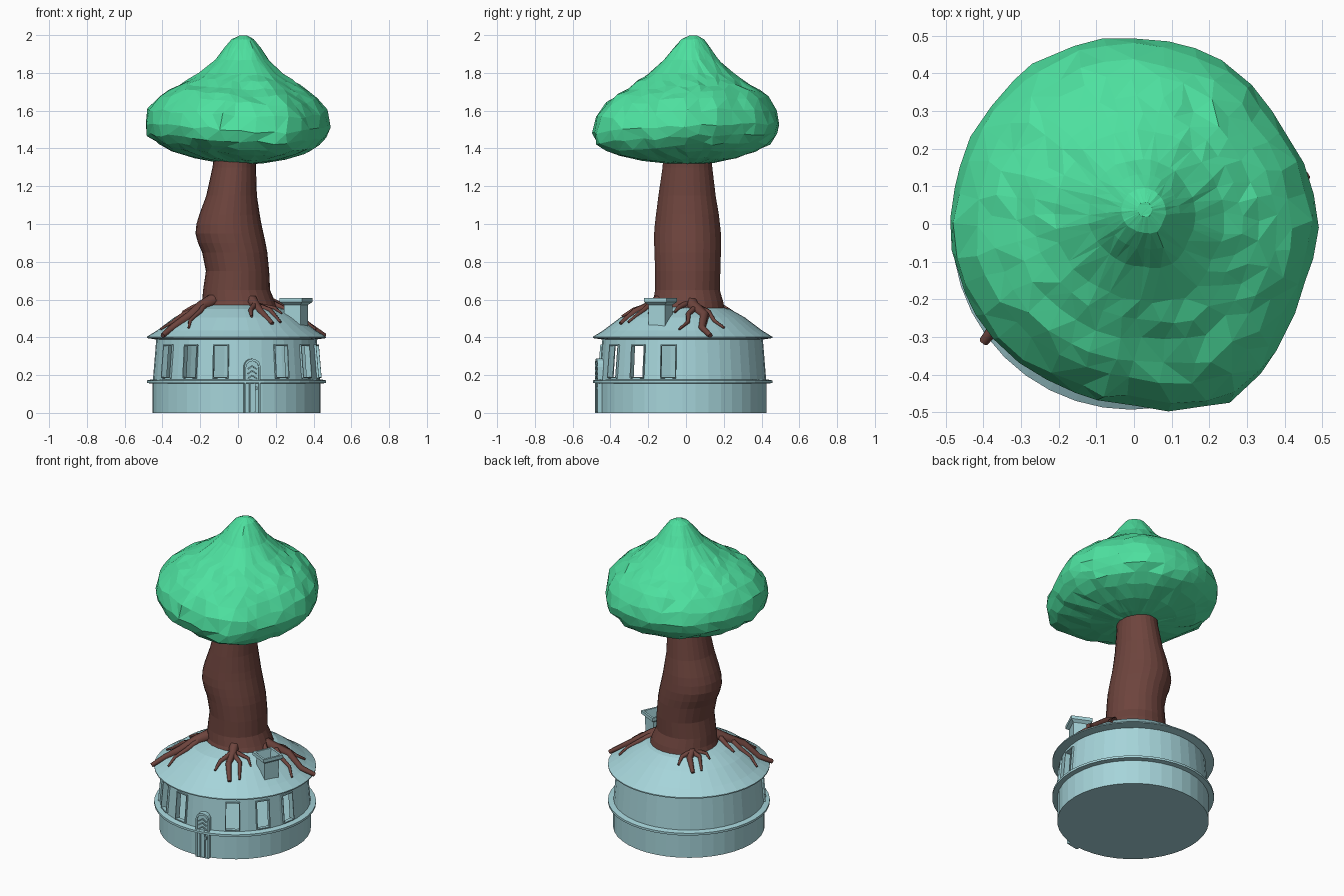
import bpy, bmesh, random
from math import sin, cos, pi, radians, floor
from mathutils import Matrix, Vector

random.seed(4)
if "Cube" in bpy.data.objects:
    bpy.data.objects.remove(bpy.data.objects["Cube"])

HOUSE = (-0.008, -0.018)   # axis of the round house


def material(name, rgb):
    m = bpy.data.materials.new(name)
    m.use_nodes = True
    m.diffuse_color = (*rgb, 1)
    m.node_tree.nodes["Principled BSDF"].inputs["Base Color"].default_value = (*rgb, 1)
    return m


TEAL = material("pale teal", (0.38, 0.66, 0.70))
BROWN = material("bark brown", (0.155, 0.058, 0.047))
GREEN = material("leaf green", (0.075, 0.75, 0.35))


def add_object(name, bm, mat):
    bmesh.ops.recalc_face_normals(bm, faces=bm.faces)
    me = bpy.data.meshes.new(name)
    bm.to_mesh(me)
    bm.free()
    me.materials.append(mat)
    ob = bpy.data.objects.new(name, me)
    bpy.context.collection.objects.link(ob)
    return ob


def skin(name, rings, mat, closed=False, triangles=False):
    """Bridge rings of points; cap the ends, or join last ring to first."""
    bm = bmesh.new()
    loops = [[bm.verts.new(p) for p in ring] for ring in rings]
    pairs = list(zip(loops, loops[1:]))
    if closed:
        pairs.append((loops[-1], loops[0]))
    for a, b in pairs:
        n = len(a)
        for i in range(n):
            j = (i + 1) % n
            bm.faces.new((a[i], a[j], b[j], b[i]))
    if not closed:
        bm.faces.new(loops[0])
        bm.faces.new(loops[-1])
    if triangles:
        bmesh.ops.triangulate(bm, faces=bm.faces)
    return add_object(name, bm, mat)


def lathe(name, profile, mat, sides=40, centre=HOUSE, phase=0.0, closed=False):
    rings = [[(centre[0] + r * cos(phase + 2 * pi * i / sides),
               centre[1] + r * sin(phase + 2 * pi * i / sides), z)
              for i in range(sides)] for r, z in profile]
    return skin(name, rings, mat, closed)


def wall_frame(deg, radius, z, tilt=0.0):
    """Matrix placed on the wall: local x sideways, -y outward, z up."""
    return (Matrix.Translation((*HOUSE, 0)) @ Matrix.Rotation(radians(deg), 4, 'Z')
            @ Matrix.Translation((0, -radius, z)) @ Matrix.Rotation(tilt, 4, 'X'))


def add_box(bm, frame, centre, size, turn=0.0):
    bmesh.ops.create_cube(bm, size=1, matrix=frame @ Matrix.Translation(centre)
                          @ Matrix.Rotation(turn, 4, 'Y') @ Matrix.Diagonal((*size, 1)))


# House: solid base with ledge, hollow upper wall, conical roof with brim
lathe("house_base", [(0.445, 0), (0.445, 0.155), (0.475, 0.158), (0.475, 0.172),
                     (0.445, 0.178)], TEAL)
wall = lathe("upper_wall", [(0.443, 0.17), (0.424, 0.4), (0.40, 0.4), (0.418, 0.17)],
             TEAL, closed=True)
ROOF = [(0.475, 0.403), (0.42, 0.437), (0.33, 0.505), (0.25, 0.55), (0.15, 0.575), (0.01, 0.58)]
lathe("roof", [(0.42, 0.388), (0.475, 0.396)] + ROOF, TEAL)

# Windows: openings cut through the wall, each with a thin frame
cut_bm, frame_bm = bmesh.new(), bmesh.new()
W, H, TILT = 0.08, 0.172, -0.085
for deg in (-57, -34, -11, 33, 57, 80):
    f = wall_frame(deg, 0.432, 0.272, TILT)
    add_box(cut_bm, f, (0, 0, 0), (W, 0.12, H))
    for s in (-1, 1):
        add_box(frame_bm, f, (s * W / 2, 0, 0), (0.005, 0.022, H + 0.006))
        add_box(frame_bm, f, (0, 0, s * H / 2), (W, 0.022, 0.006))
cutter = add_object("window_cutter", cut_bm, TEAL)
mod = wall.modifiers.new("windows", 'BOOLEAN')
mod.operation, mod.solver, mod.object = 'DIFFERENCE', 'EXACT', cutter
bpy.context.view_layer.objects.active = wall
bpy.ops.object.modifier_apply(modifier=mod.name)
bpy.data.objects.remove(cutter)
add_object("window_frames", frame_bm, TEAL)


# Door: arched leaf, raised arched frame and relief bars
def arch(half, top, y, frame):
    pts = [(-half, 0), (half, 0)] + [(half * cos(a * pi / 8), top - half + half * sin(a * pi / 8))
                                     for a in range(9)]
    return [frame @ Vector((x, y, z)) for x, z in pts]


door = wall_frame(10.5, 0.443, 0)
skin("door_leaf", [arch(0.037, 0.275, 0.03, door), arch(0.037, 0.275, -0.014, door)], TEAL)
skin("door_frame", [arch(0.043, 0.287, 0.03, door), arch(0.043, 0.287, -0.022, door),
                    arch(0.034, 0.274, -0.022, door), arch(0.034, 0.274, 0.03, door)],
     TEAL, closed=True)
relief = bmesh.new()
for s in (-1, 1):
    add_box(relief, door, (s * 0.014, -0.016, 0.09), (0.006, 0.012, 0.17))
    for z in (0.19, 0.215, 0.24):
        add_box(relief, door, (s * 0.012, -0.016, z), (0.03, 0.012, 0.006), s * 0.6)
add_box(relief, door, (0.022, -0.018, 0.13), (0.008, 0.016, 0.02))
add_object("door_relief", relief, TEAL)

# Chimney: square stack with a wider hollow cap, turned to face outward
lathe("chimney", [(0.066, 0.42), (0.068, 0.572), (0.092, 0.586), (0.092, 0.607),
                  (0.074, 0.607), (0.056, 0.53)],
      TEAL, sides=4, centre=(0.307, -0.135), phase=radians(45 - 25))

# Trunk: oval rings (z, x min, x max, y min, y max)
TRUNK = [(0.53, -0.21, 0.22, -0.20, 0.21), (0.59, -0.19, 0.195, -0.175, 0.198),
         (0.65, -0.185, 0.17, -0.165, 0.18), (0.75, -0.17, 0.165, -0.165, 0.183),
         (0.85, -0.19, 0.155, -0.168, 0.186), (0.9, -0.212, 0.146, -0.17, 0.187),
         (0.95, -0.225, 0.135, -0.17, 0.186), (1.0, -0.22, 0.124, -0.166, 0.181),
         (1.05, -0.205, 0.115, -0.16, 0.175), (1.15, -0.168, 0.10, -0.147, 0.158),
         (1.3, -0.135, 0.095, -0.125, 0.14), (1.45, -0.115, 0.10, -0.115, 0.13)]
SIDES = 26
skin("trunk", [[((a + b) / 2 + (b - a) / 2 * cos(2 * pi * i / SIDES),
                 (c + d) / 2 + (d - c) / 2 * sin(2 * pi * i / SIDES), z)
                for i in range(SIDES)] for z, a, b, c, d in TRUNK], BROWN)


# Roots: tapering tubes that lie on the roof
def roof_height(r):
    for (r1, z1), (r0, z0) in zip(ROOF, ROOF[1:]):
        if r0 <= r <= r1:
            return z0 + (z1 - z0) * (r - r0) / (r1 - r0)
    return ROOF[0][1] if r > ROOF[0][0] else ROOF[-1][1]


curve = bpy.data.curves.new("roots", 'CURVE')
curve.dimensions, curve.bevel_depth, curve.bevel_resolution = '3D', 0.03, 1
curve.use_fill_caps = True


def root(path, thick):
    s = curve.splines.new('POLY')
    s.points.add(len(path) - 1)
    for i, (deg, r) in enumerate(path):
        a = radians(deg)
        lift = 0.02 if r < 0.18 else 0.006
        s.points[i].co = (HOUSE[0] + r * cos(a), HOUSE[1] + r * sin(a), roof_height(r) + lift, 1)
        s.points[i].radius = thick * (1 - 0.65 * i / (len(path) - 1))


for deg in (217, 17.5):            # long roots down to the brim
    root([(deg - 3, 0.15), (deg - 2, 0.23), (deg + 4, 0.32), (deg - 3, 0.41), (deg, 0.49)], 1.25)
    root([(deg + 2, 0.22), (deg + 11, 0.29), (deg + 10, 0.36), (deg + 15, 0.41)], 0.6)
    root([(deg, 0.24), (deg - 12, 0.31), (deg - 13, 0.37), (deg - 20, 0.42)], 0.6)
    root([(deg - 2, 0.17), (deg - 22, 0.24), (deg - 26, 0.29)], 0.65)
for deg, reach in ((301, 1.0), (130, 0.9)):     # short branching roots
    root([(deg + 2, 0.15), (deg, 0.2), (deg - 4, 0.28 * reach), (deg - 1, 0.38 * reach)], 1.05)
    root([(deg, 0.2), (deg + 10, 0.27 * reach), (deg + 8, 0.37 * reach)], 0.65)
    root([(deg - 2, 0.2), (deg - 15, 0.27 * reach), (deg - 17, 0.33 * reach)], 0.65)
    root([(deg + 3, 0.18), (deg + 22, 0.25 * reach), (deg + 22, 0.3 * reach)], 0.5)
tmp = bpy.data.objects.new("roots_curve", curve)
bpy.context.collection.objects.link(tmp)
bpy.context.view_layer.update()
mesh = bpy.data.meshes.new_from_object(tmp.evaluated_get(bpy.context.evaluated_depsgraph_get()))
bpy.data.objects.remove(tmp)
mesh.materials.clear()
mesh.materials.append(BROWN)
bpy.context.collection.objects.link(bpy.data.objects.new("roots", mesh))

# Canopy: faceted pointed cap with an uneven outline and a drooping front lobe
OUTLINE = [0.492, 0.475, 0.497, 0.5, 0.505, 0.495, 0.497, 0.495, 0.48, 0.485, 0.55, 0.49]
CAP = [(0.04, 1.998), (0.12, 1.978), (0.2, 1.93), (0.29, 1.87), (0.46, 1.797), (0.56, 1.766),
       (0.66, 1.735), (0.77, 1.705), (0.86, 1.668), (0.96, 1.605), (1.0, 1.53), (0.965, 1.472),
       (0.88, 1.428), (0.74, 1.388), (0.5, 1.35), (0.25, 1.325), (0.05, 1.316)]
N = 36
rings = []
for k, (f, z) in enumerate(CAP):
    ring = []
    for i in range(N):
        step = i * 12 / N
        j = floor(step)
        reach = OUTLINE[j] + (OUTLINE[(j + 1) % 12] - OUTLINE[j]) * (step - j)
        a = 2 * pi * (i + random.uniform(-0.25, 0.25)) / N
        droop = 0.045 * f * f * max(0, cos(a - radians(295))) ** 2
        wobble = 0.012 * f
        r = f * reach + random.uniform(-wobble, 0.4 * wobble * (f < 1))
        ring.append((0.03 * (1 - f) + r * cos(a), 0.04 * (1 - f) + r * sin(a),
                     z - droop + random.uniform(-wobble, wobble)))
    rings.append(ring)
skin("canopy", rings, GREEN, triangles=True)
